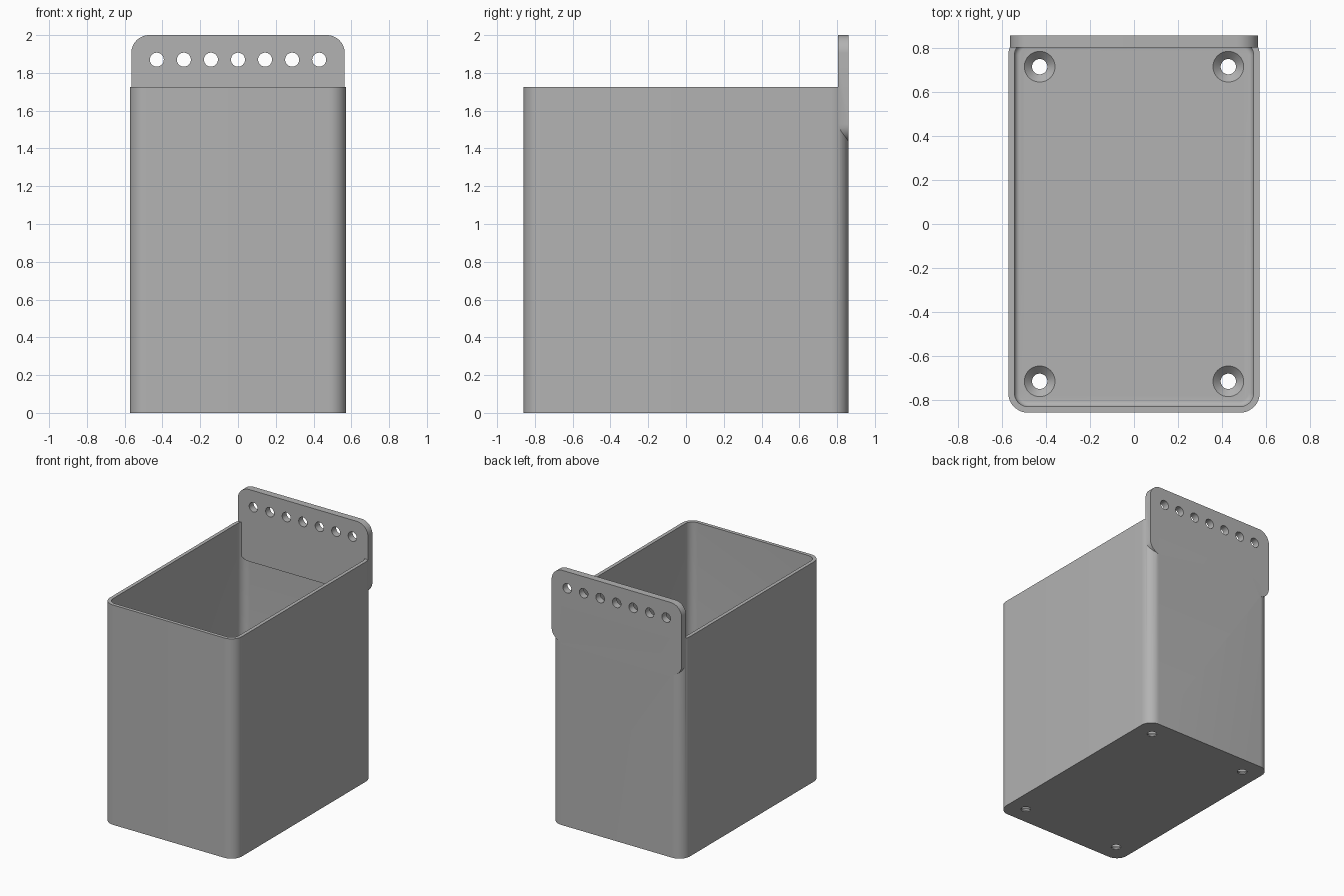
import bpy, bmesh, math
from mathutils import Matrix

if "Cube" in bpy.data.objects:
    bpy.data.objects.remove(bpy.data.objects["Cube"], do_unlink=True)

HALF_X, HALF_Y, HEIGHT = 0.573, 0.86, 1.725
CORNER, WALL, FLOOR, FILLET = 0.09, 0.028, 0.045, 0.025
PLATE_X, PLATE_LOW, PLATE_TOP, PLATE_FRONT = 0.565, 1.435, 2.0, 0.805

grey = bpy.data.materials.new("plain grey")
grey.use_nodes = True
COLOUR = (0.45, 0.45, 0.45, 1)
grey.diffuse_color = COLOUR
grey.node_tree.nodes["Principled BSDF"].inputs["Base Color"].default_value = COLOUR


def rounded_rect(hx, hy, r, steps=12):
    """Counter-clockwise outline of a rectangle with round corners."""
    pts = []
    for i, (sx, sy) in enumerate([(1, 1), (-1, 1), (-1, -1), (1, -1)]):
        for k in range(steps + 1):
            a = math.pi / 2 * (i + k / steps)
            pts.append((sx * (hx - r) + r * math.cos(a), sy * (hy - r) + r * math.sin(a)))
    return pts


def circle(r, n=40):
    return [(r * math.cos(math.tau * k / n), r * math.sin(math.tau * k / n)) for k in range(n)]


def loft(name, layers, matrix=Matrix()):
    """Closed solid through outlines stacked along z: [(outline, z), ...]."""
    bm = bmesh.new()
    rings = [[bm.verts.new((x, y, z)) for x, y in outline] for outline, z in layers]
    bm.faces.new(rings[0][::-1])
    bm.faces.new(rings[-1])
    n = len(rings[0])
    for low, high in zip(rings, rings[1:]):
        for i in range(n):
            j = (i + 1) % n
            bm.faces.new((low[i], low[j], high[j], high[i]))
    bm.transform(matrix)
    bmesh.ops.recalc_face_normals(bm, faces=bm.faces)
    mesh = bpy.data.meshes.new(name)
    bm.to_mesh(mesh)
    bm.free()
    mesh.materials.append(grey)
    obj = bpy.data.objects.new(name, mesh)
    bpy.context.collection.objects.link(obj)
    return obj


def combine(target, tool, operation):
    """Apply a boolean and discard the tool."""
    bpy.context.view_layer.objects.active = target
    mod = target.modifiers.new("combine", "BOOLEAN")
    mod.operation, mod.object, mod.solver = operation, tool, "EXACT"
    bpy.ops.object.modifier_apply(modifier=mod.name)
    bpy.data.objects.remove(tool, do_unlink=True)


# Outer shell
outer = rounded_rect(HALF_X, HALF_Y, CORNER)
bin_body = loft("bin_body", [(outer, 0), (outer, HEIGHT)])

# Cavity with a small fillet round the floor
layers = []
for k in range(7):
    a = math.pi / 2 * k / 6
    inset = WALL + FILLET * (1 - math.sin(a))
    layers.append((rounded_rect(HALF_X - inset, HALF_Y - inset, CORNER - inset),
                   FLOOR + FILLET * (1 - math.cos(a))))
layers.append((layers[-1][0], HEIGHT + 0.2))
combine(bin_body, loft("cavity", layers), "DIFFERENCE")

# Hanging plate, flush with the back wall
plate_mid = (PLATE_TOP + PLATE_LOW) / 2
upright = Matrix.Translation((0, HALF_Y, plate_mid)) @ Matrix.Rotation(math.pi / 2, 4, "X")
outline = rounded_rect(PLATE_X, (PLATE_TOP - PLATE_LOW) / 2, 0.095)
plate = loft("hanging_plate", [(outline, 0), (outline, HALF_Y - PLATE_FRONT)], upright)
combine(bin_body, plate, "UNION")

# Row of seven holes through the plate
for i in range(-3, 4):
    place = Matrix.Translation((i * 0.1433, HALF_Y, 1.87)) @ Matrix.Rotation(math.pi / 2, 4, "X")
    combine(bin_body, loft("plate_hole", [(circle(0.037), -0.1), (circle(0.037), 0.2)], place), "DIFFERENCE")

# Countersunk screw holes in the floor
for sx in (-1, 1):
    for sy in (-1, 1):
        sink = [(circle(0.035), -0.1), (circle(0.035), 0.01),
                (circle(0.07), FLOOR), (circle(0.07), FLOOR + 0.03)]
        place = Matrix.Translation((sx * 0.43, sy * 0.717, 0))
        combine(bin_body, loft("screw_hole", sink, place), "DIFFERENCE")

# Smooth the rounded corners, keep edges sharp
bpy.ops.object.select_all(action="DESELECT")
bin_body.select_set(True)
bpy.context.view_layer.objects.active = bin_body
bpy.ops.object.shade_smooth_by_angle(angle=math.radians(30))
